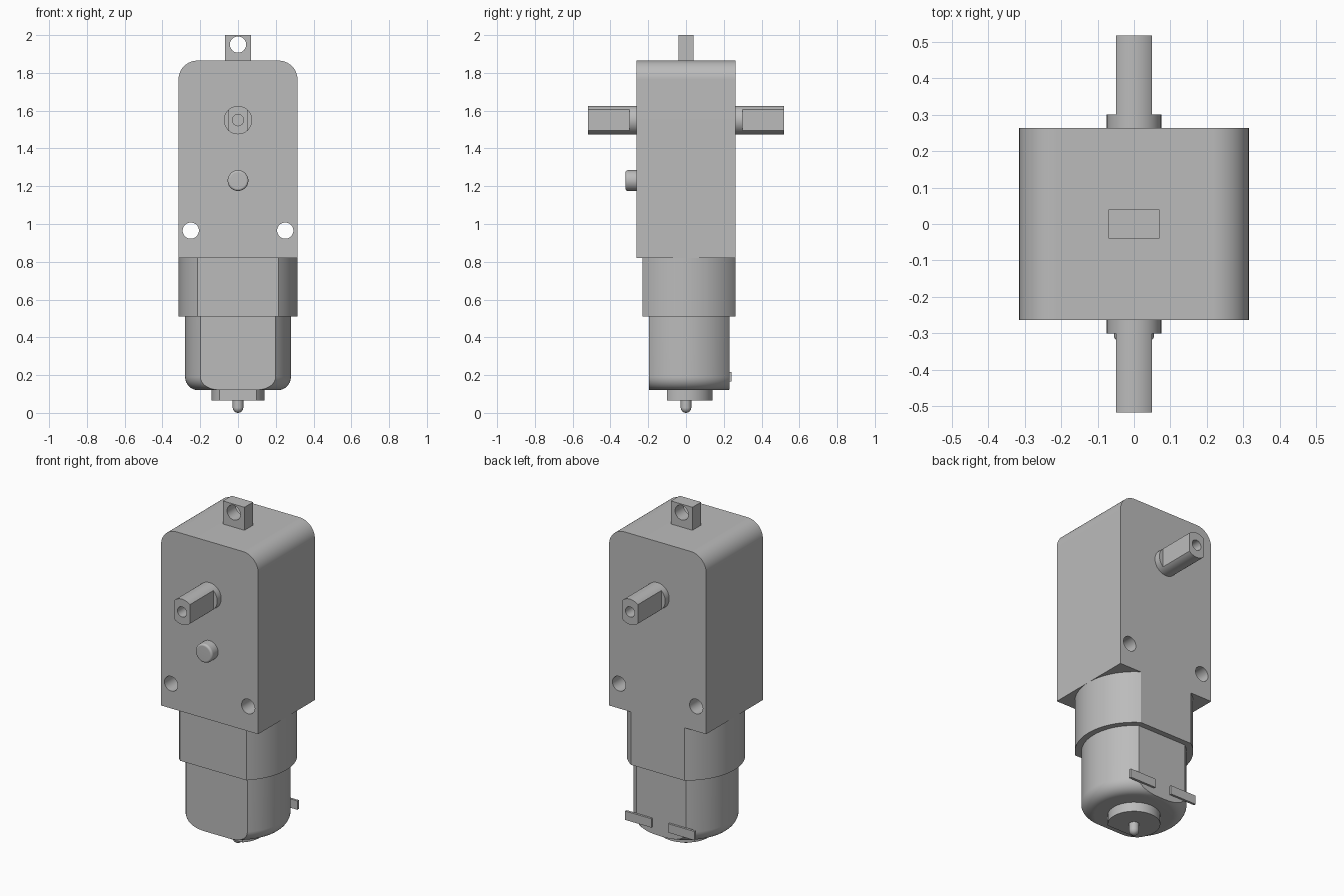
import bpy, bmesh
from math import pi, sin, cos, radians
from mathutils import Matrix, Vector

cube = bpy.data.objects.get("Cube")
if cube:
    bpy.data.objects.remove(cube, do_unlink=True)

# Single plain grey
grey = bpy.data.materials.new("plain grey")
grey.use_nodes = True
colour = (0.5, 0.5, 0.5, 1)
grey.diffuse_color = colour
grey.node_tree.nodes["Principled BSDF"].inputs["Base Color"].default_value = colour


def finish(name, bm, matrix=Matrix()):
    """Turn a bmesh into a shaded, coloured object."""
    bmesh.ops.transform(bm, matrix=matrix, verts=bm.verts)
    bmesh.ops.recalc_face_normals(bm, faces=bm.faces)
    mesh = bpy.data.meshes.new(name)
    bm.to_mesh(mesh)
    bm.free()
    mesh.materials.append(grey)
    obj = bpy.data.objects.new(name, mesh)
    bpy.context.collection.objects.link(obj)
    return obj


def activate(obj):
    bpy.ops.object.select_all(action='DESELECT')
    obj.select_set(True)
    bpy.context.view_layer.objects.active = obj


def smooth(obj):
    activate(obj)
    bpy.ops.object.shade_smooth_by_angle(angle=radians(30))
    mod = obj.modifiers.new("weighted normals", 'WEIGHTED_NORMAL')
    mod.keep_sharp = True


def arc(cx, cz, r, start, end, steps=8):
    angles = [radians(start + (end - start) * i / steps) for i in range(steps + 1)]
    return [(cx + r * cos(a), cz + r * sin(a)) for a in angles]


def clip(bm, point, normal):
    """Cut away the side the normal points to and cap the cut."""
    cut = bmesh.ops.bisect_plane(bm, geom=bm.verts[:] + bm.edges[:] + bm.faces[:],
                                 plane_co=point, plane_no=normal, clear_outer=True)
    edges = [e for e in cut["geom_cut"] if isinstance(e, bmesh.types.BMEdge)]
    bmesh.ops.edgeloop_fill(bm, edges=edges)


def turned(name, profile, clips=(), matrix=Matrix(), steps=64):
    """Revolve a (radius, height) profile about z, then cut flats on it."""
    bm = bmesh.new()
    verts = [bm.verts.new((r, 0, z)) for r, z in profile]
    edges = [bm.edges.new(pair) for pair in zip(verts, verts[1:])]
    bmesh.ops.spin(bm, geom=verts + edges, cent=(0, 0, 0), axis=(0, 0, 1),
                   angle=2 * pi, steps=steps)
    bmesh.ops.remove_doubles(bm, verts=bm.verts, dist=1e-5)
    for axis, value in clips:
        normal = Vector(axis)
        clip(bm, normal * value, normal)
    obj = finish(name, bm, matrix)
    smooth(obj)
    return obj


def extruded(name, outline, depth):
    """Extrude an (x, z) outline evenly along y."""
    bm = bmesh.new()
    face = bm.faces.new([bm.verts.new((x, -depth, z)) for x, z in outline])
    out = bmesh.ops.extrude_face_region(bm, geom=[face])
    moved = [v for v in out["geom"] if isinstance(v, bmesh.types.BMVert)]
    bmesh.ops.translate(bm, verts=moved, vec=(0, 2 * depth, 0))
    return finish(name, bm)


def block(x, z0, z1):
    return [(-x, z0), (x, z0), (x, z1), (-x, z1)]


def drill(obj, x, z, r):
    """Drill a round hole right through along y."""
    cutter = extruded("hole_cutter", arc(x, z, r, 0, 351, 39), 0.6)
    cutter.hide_render = True
    mod = obj.modifiers.new("hole", 'BOOLEAN')
    mod.operation, mod.solver, mod.object = 'DIFFERENCE', 'EXACT', cutter
    activate(obj)
    bpy.ops.object.modifier_apply(modifier=mod.name)
    bpy.data.objects.remove(cutter, do_unlink=True)


FRONT, BACK = (0, -1, 0), (0, 1, 0)
LEFT, RIGHT = (1, 0, 0), (-1, 0, 0)

# Gearbox housing with rounded top and two mounting holes
w, top, r = 0.315, 1.865, 0.1
outline = [(-w, 0.82), (w, 0.82)]
outline += arc(w - r, top - r, r, 0, 90, 12) + arc(r - w, top - r, r, 90, 180, 12)
gearbox = extruded("gearbox_housing", outline, 0.263)
for side in (-1, 1):
    drill(gearbox, side * 0.25, 0.965, 0.043)
smooth(gearbox)

# Mounting tab on top
tab = extruded("mounting_tab", block(0.07, 1.85, 2.0), 0.04)
drill(tab, 0, 1.95, 0.043)
smooth(tab)

# Output axles: round collar plus double-flat shaft with blind bore
for label, turn in (("front", 90), ("back", -90)):
    place = Matrix.Translation((0, 0, 1.55)) @ Matrix.Rotation(radians(turn), 4, 'X')
    turned(label + "_axle_collar", [(0, 0.24), (0.075, 0.24), (0.075, 0.3), (0, 0.3)],
           matrix=place)
    turned(label + "_axle",
           [(0, 0.28), (0.075, 0.28), (0.075, 0.518), (0.03, 0.518), (0.03, 0.35), (0, 0.35)],
           [(LEFT, 0.05), (RIGHT, 0.05)], place)

# Locating peg on the front face
place = Matrix.Translation((0, 0, 1.23)) @ Matrix.Rotation(radians(90), 4, 'X')
turned("locating_peg",
       [(0, 0.24), (0.055, 0.24)] + arc(0.043, 0.308, 0.012, 0, 90, 5) + [(0, 0.32)],
       matrix=place)

# Motor sleeve, motor can and end boss, each a cylinder with flats
turned("motor_sleeve", [(0, 0.51), (0.315, 0.51), (0.315, 0.82), (0, 0.82)],
       [(FRONT, 0.23), (BACK, 0.263)], steps=96)
turned("motor_can",
       [(0, 0.12)] + arc(0.21, 0.19, 0.07, -90, 0) + [(0.28, 0.53), (0, 0.53)],
       [(FRONT, 0.197), (BACK, 0.23)], steps=96)
turned("end_boss", [(0, 0.065), (0.14, 0.065), (0.14, 0.13), (0, 0.13)], [(FRONT, 0.1)])

# Motor shaft with domed tip
turned("motor_shaft", arc(0, 0.028, 0.028, -90, 0) + [(0.028, 0.08), (0, 0.08)], steps=32)

# Two flat electrical terminals on the back
for label, side in (("left", 1), ("right", -1)):
    strip = extruded(label + "_terminal", block(0.085, 0.165, 0.217), 0.007)
    strip.location = (side * 0.14, 0.235, 0)
